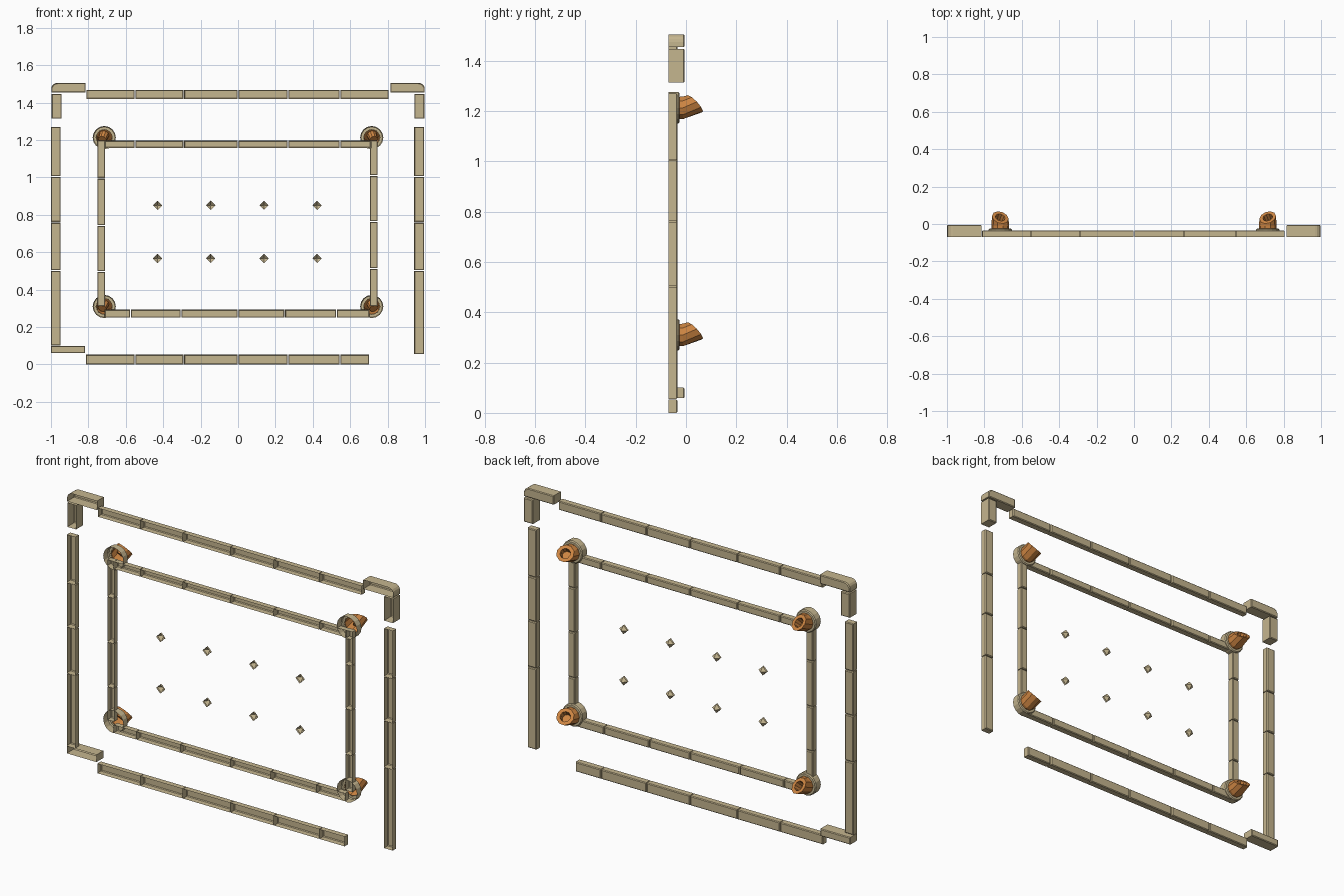
import bpy, bmesh, math
from mathutils import Vector

if "Cube" in bpy.data.objects:
    bpy.data.objects.remove(bpy.data.objects["Cube"])


def material(name, col):
    m = bpy.data.materials.new(name)
    m.diffuse_color = (*col, 1)
    m.use_nodes = True
    m.node_tree.nodes["Principled BSDF"].inputs["Base Color"].default_value = m.diffuse_color
    return m


STONE = material("tan stone", (0.56, 0.465, 0.275))
COPPER = material("copper orange", (0.61, 0.235, 0.055))
FRONT = -0.069


def finish(name, bm, mat):
    me = bpy.data.meshes.new(name)
    bm.to_mesh(me)
    bm.free()
    me.materials.append(mat)
    ob = bpy.data.objects.new(name, me)
    bpy.context.collection.objects.link(ob)
    return ob


def loft(bm, rings, cap_end=True):
    """Skin a list of equally long point rings; the first ring stays open."""
    vs = [[bm.verts.new(p) for p in r] for r in rings]
    n = len(vs[0])
    for a, b in zip(vs, vs[1:]):
        for i in range(n):
            j = (i + 1) % n
            bm.faces.new((a[i], a[j], b[j], b[i]))
    if cap_end:
        bm.faces.new(vs[-1])


def trough(bm, x0, x1, z0, z1, back, rnd=0):
    """Hollow block open to the front; rnd = side (-1/1) of a rounded top corner."""
    pts = [(x0, z0), (x0, z1), (x1, z1), (x1, z0)]
    if rnd:
        r, arc = 0.03, []
        for k in range(5):
            a = math.radians(180 - 22.5 * k)
            arc.append((x0 + r + r * math.cos(a), z1 - r + r * math.sin(a)))
        pts = [(x0, z0)] + arc + [(x1, z1), (x1, z0)]
        if rnd > 0:
            pts = [(x0 + x1 - x, z) for x, z in reversed(pts)]
    cx, cz, d = (x0 + x1) / 2, (z0 + z1) / 2, 0.004
    inset = [(x - math.copysign(d, x - cx), z - math.copysign(d, z - cz)) for x, z in pts]
    loft(bm, [[(x, FRONT, z) for x, z in pts],
              [(x, back - d, z) for x, z in pts],
              [(x, back, z) for x, z in inset]])


def beam(name, cuts, lo, hi, vertical, back=-0.034):
    """Row of trough blocks along x or z, split at the cuts."""
    bm = bmesh.new()
    g = 0.002
    for a, b in zip(cuts, cuts[1:]):
        if vertical:
            trough(bm, lo, hi, a + g, b - g, back)
        else:
            trough(bm, a + g, b - g, lo, hi, back)
    finish(name, bm, STONE)


# Outer frame
mid = [-0.551, -0.29, 0, 0.267, 0.545]
beam("outer_top_beam", [-0.812] + mid + [0.807], 1.42, 1.468, False)
beam("outer_bottom_beam", [-0.815] + mid + [0.703], 0.0, 0.053, False)
beam("outer_left_beam", [0.1, 0.503, 0.76, 1.005, 1.272], -1.0, -0.948, True)
beam("outer_right_beam", [0.053, 0.503, 0.76, 1.005, 1.272], 0.942, 0.995, True)

# Inner frame
beam("inner_top_beam", [-0.715] + mid + [0.715], 1.158, 1.197, False)
beam("inner_bottom_beam", [-0.715, -0.575, -0.305, 0, 0.25, 0.527, 0.705], 0.25, 0.293, False)
beam("inner_left_beam", [0.31, 0.497, 0.743, 0.995, 1.2], -0.752, -0.71, True)
beam("inner_right_beam", [0.31, 0.513, 0.765, 1.01, 1.2], 0.705, 0.747, True)

# Corner brackets (deeper blocks)
for s, side in ((-1, "left"), (1, "right")):
    bm = bmesh.new()
    xs = sorted((s * 0.998, s * 0.815))
    trough(bm, *xs, 1.455, 1.505, -0.005, s)
    xs = sorted((s * 0.997, s * 0.943))
    trough(bm, *xs, 1.314, 1.447, -0.005)
    finish("top_corner_" + side, bm, STONE)
bm = bmesh.new()
trough(bm, -1.0, -0.818, 0.06, 0.1, -0.005)
finish("bottom_corner_left", bm, STONE)


def circle(c, r, u, v, n=10):
    return [c + u * (r * math.cos(math.tau * i / n)) + v * (r * math.sin(math.tau * i / n))
            for i in range(n)]


X, Z = Vector((1, 0, 0)), Vector((0, 0, 1))
for sx in (-1, 1):
    for z in (0.31, 1.213):
        tag = ("left" if sx < 0 else "right") + ("_upper" if z > 1 else "_lower")
        c = Vector((sx * 0.715, 0, z))

        def at(y):
            return c + Vector((0, y, 0))

        # Round cup behind each spout
        bm = bmesh.new()
        loft(bm, [circle(at(FRONT), 0.062, X, Z, 16), circle(at(-0.03), 0.062, X, Z, 16),
                  circle(at(-0.025), 0.057, X, Z, 16), circle(at(-0.025), 0.042, X, Z, 16)], False)
        finish("cup_" + tag, bm, STONE)

        # Spout bending upward, with a mouth tilted up and inward
        nrm = Vector((-sx * 0.25, 0.7, 0.66)).normalized()
        u = (X - nrm * X.dot(nrm)).normalized()
        v = u.cross(nrm)
        m = c + Vector((0, 0.035, 0.016))
        bm = bmesh.new()
        loft(bm, [circle(at(-0.027), 0.046, X, Z), circle(at(-0.012), 0.047, X, Z),
                  circle(m, 0.046, u, v), circle(m, 0.027, u, v),
                  circle(m - nrm * 0.04, 0.023, u, v)])
        finish("spout_" + tag, bm, COPPER)

# Small pyramid studs
bm = bmesh.new()
for x in (-0.43, -0.146, 0.139, 0.423):
    for z in (0.567, 0.851):
        c = Vector((x, 0, z))
        rings = [circle(c + Vector((0, y, 0)), r, X, Z, 4)
                 for y, r in ((-0.066, 0.025), (-0.056, 0.025), (-0.038, 0.003))]
        loft(bm, rings)
finish("studs", bm, STONE)
